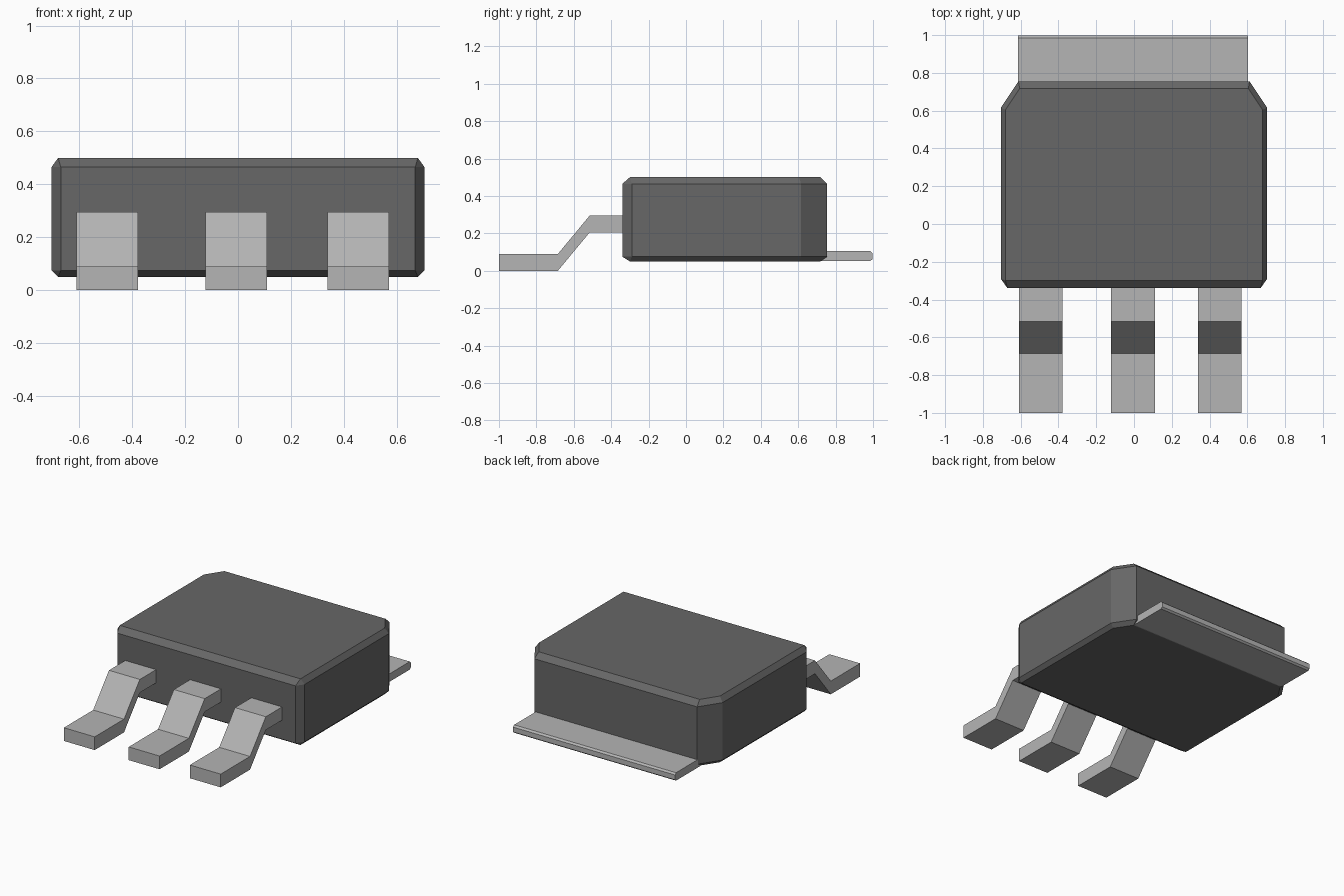
import bpy, bmesh

cube = bpy.data.objects.get("Cube")
if cube:
    bpy.data.objects.remove(cube, do_unlink=True)


def material(name, value):
    m = bpy.data.materials.new(name)
    m.use_nodes = True
    color = (value, value, value, 1)
    m.diffuse_color = color
    m.node_tree.nodes["Principled BSDF"].inputs["Base Color"].default_value = color
    return m


plastic = material("dark grey plastic", 0.135)
metal = material("light grey metal", 0.46)


def loft(name, rings, mat):
    """Skin matching closed rings of points and cap both ends."""
    bm = bmesh.new()
    loops = [[bm.verts.new(p) for p in ring] for ring in rings]
    for a, b in zip(loops, loops[1:]):
        for i in range(len(a)):
            j = (i + 1) % len(a)
            bm.faces.new((a[i], a[j], b[j], b[i]))
    bm.faces.new(loops[0])
    bm.faces.new(loops[-1])
    bmesh.ops.remove_doubles(bm, verts=bm.verts, dist=0.0005)
    bmesh.ops.recalc_face_normals(bm, faces=bm.faces)
    mesh = bpy.data.meshes.new(name)
    bm.to_mesh(mesh)
    bm.free()
    mesh.materials.append(mat)
    obj = bpy.data.objects.new(name, mesh)
    bpy.context.collection.objects.link(obj)
    return obj


def extrude_x(name, profile, x0, x1, mat):
    return loft(name, [[(x, y, z) for y, z in profile] for x in (x0, x1)], mat)


# Package body: mirrored half outline, with narrowed rings at bottom and top
def body_ring(half, z):
    outline = half + [(-x, y) for x, y in reversed(half)]
    return [(x, y, z) for x, y in outline]


wide = [(0.67, -0.34), (0.705, -0.29), (0.705, 0.615), (0.612, 0.755)]
narrow = [(0.68, -0.30), (0.68, -0.30), (0.68, 0.605), (0.605, 0.718)]
loft("package_body", [body_ring(narrow, 0.05), body_ring(wide, 0.075),
                      body_ring(wide, 0.465), body_ring(narrow, 0.50)], plastic)

# Flat heat tab at the back with an eased outer edge
tab = [(0.70, 0.052), (0.985, 0.052), (0.997, 0.062), (0.997, 0.095),
       (0.985, 0.106), (0.70, 0.106)]
extrude_x("heat_tab", tab, -0.615, 0.603, metal)

# Three bent leads at the front
lead = [(-1.0, 0.0), (-0.685, 0.0), (-0.515, 0.205), (-0.335, 0.205),
        (-0.335, 0.295), (-0.515, 0.295), (-0.685, 0.09), (-1.0, 0.09)]
for side, x in (("right", -0.61), ("middle", -0.122), ("left", 0.338)):
    extrude_x(side + "_lead", lead, x, x + 0.232, metal)
